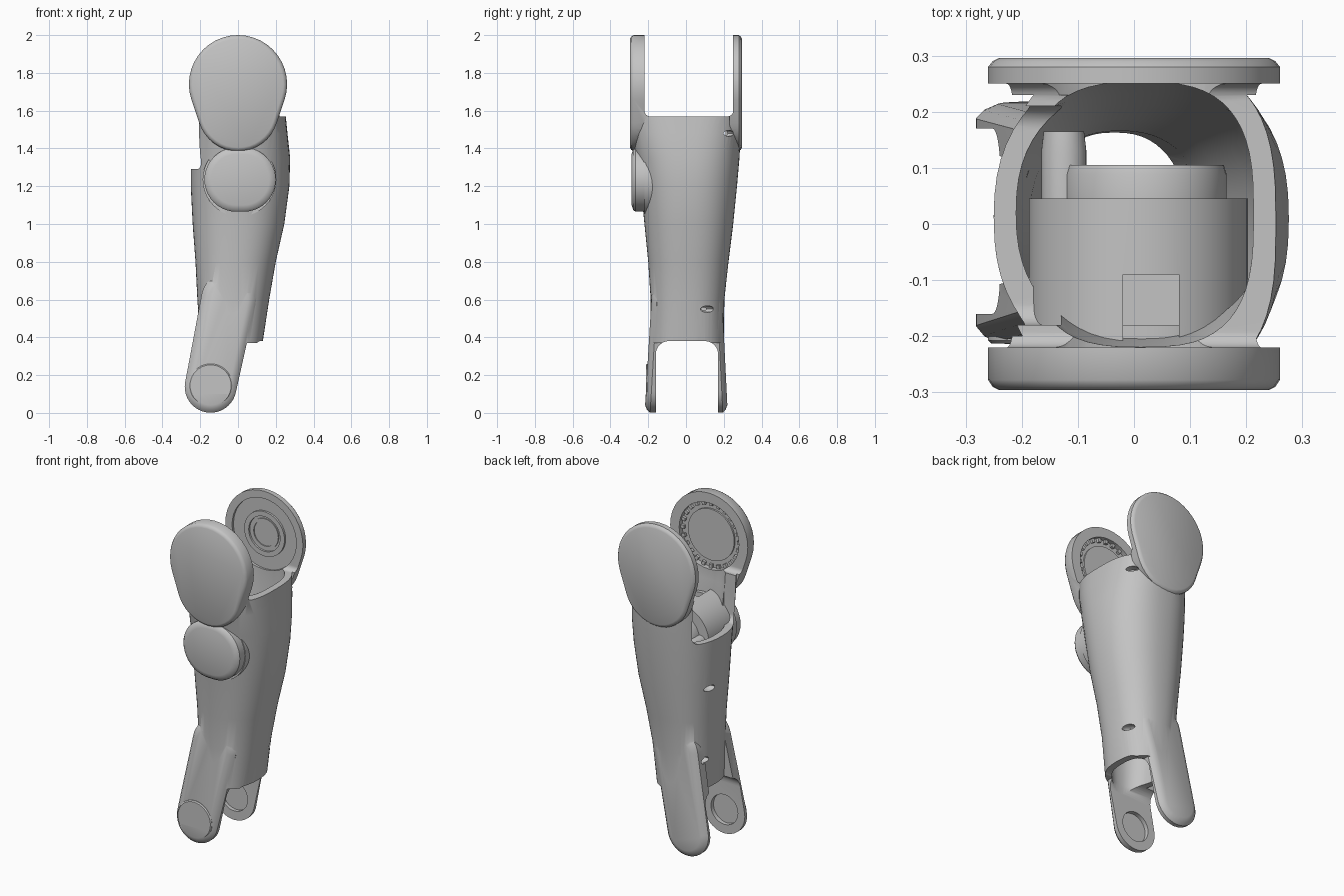
import bpy
import bmesh
from math import cos, sin, pi, copysign
from mathutils import Matrix, Vector

if "Cube" in bpy.data.objects:
    bpy.data.objects.remove(bpy.data.objects["Cube"])

grey = bpy.data.materials.new("plain grey")
grey.use_nodes = True
colour = (0.55, 0.55, 0.55, 1)
grey.diffuse_color = colour
grey.node_tree.nodes["Principled BSDF"].inputs["Base Color"].default_value = colour


def finish(name, bm):
    bmesh.ops.recalc_face_normals(bm, faces=bm.faces)
    mesh = bpy.data.meshes.new(name)
    bm.to_mesh(mesh)
    bm.free()
    mesh.materials.append(grey)
    ob = bpy.data.objects.new(name, mesh)
    bpy.context.collection.objects.link(ob)
    return ob


def hull(name, circles, layers, axis="y", slope=0, sides=40):
    """Convex block around circles (a, b, radius); layers are (depth, inset)."""
    bm = bmesh.new()
    for depth, inset in layers:
        for a, b, r in circles:
            for i in range(sides):
                t = 2 * pi * i / sides
                u = a + (r - inset) * cos(t)
                v = b + (r - inset) * sin(t)
                d = depth + slope * v
                bm.verts.new((u, d, v) if axis == "y" else (d, u, v))
    made = bmesh.ops.convex_hull(bm, input=bm.verts)
    spare = {g for g in made["geom_interior"] + made["geom_unused"]
             if isinstance(g, bmesh.types.BMVert)}
    bmesh.ops.delete(bm, geom=list(spare), context="VERTS")
    bmesh.ops.dissolve_limit(bm, angle_limit=0.01, verts=bm.verts, edges=bm.edges)
    return finish(name, bm)


def loft(name, sections, sides=56):
    """Closed skin over rounded sections (z, left, right, front, back, power)."""
    bm = bmesh.new()
    rings = []
    for z, x0, x1, y0, y1, power in sections:
        ring = []
        for i in range(sides):
            t = 2 * pi * i / sides
            c, s = cos(t), sin(t)
            u = copysign(abs(c) ** (2 / power), c)
            v = copysign(abs(s) ** (2 / power), s)
            ring.append(bm.verts.new(((x0 + x1) / 2 + u * (x1 - x0) / 2,
                                      (y0 + y1) / 2 + v * (y1 - y0) / 2, z)))
        rings.append(ring)
    for low, high in zip(rings, rings[1:]):
        for i in range(sides):
            j = (i + 1) % sides
            bm.faces.new((low[i], low[j], high[j], high[i]))
    bm.faces.new(rings[0])
    bm.faces.new(rings[-1])
    return finish(name, bm)


def box(name, low, high):
    bm = bmesh.new()
    low, high = Vector(low), Vector(high)
    bmesh.ops.create_cube(bm, size=1, matrix=Matrix.Translation((low + high) / 2)
                          @ Matrix.Diagonal((*(high - low), 1)))
    return finish(name, bm)


def combine(target, tool, operation="DIFFERENCE"):
    mod = target.modifiers.new("combine", "BOOLEAN")
    mod.operation = operation
    mod.solver = "EXACT"
    mod.object = tool
    bpy.context.view_layer.objects.active = target
    bpy.ops.object.modifier_apply(modifier=mod.name)
    bpy.data.objects.remove(tool)


def disc(name, x, z, r, y0, y1, chamfer=0):
    mid = y0 + (y1 - y0) * 0.75
    return hull(name, [(x, z, r)], [(y0, 0), (mid, 0), (y1, chamfer)])


# Tapering sleeve
sections = [
    (0.37, -0.20, 0.13, -0.19, 0.20, 2.4),
    (0.60, -0.215, 0.165, -0.187, 0.203, 2.3),
    (0.80, -0.225, 0.20, -0.20, 0.225, 2.3),
    (1.00, -0.24, 0.245, -0.22, 0.25, 2.3),
    (1.20, -0.25, 0.272, -0.24, 0.27, 2.3),
    (1.35, -0.25, 0.276, -0.265, 0.283, 2.4),
    (1.48, -0.235, 0.262, -0.288, 0.29, 2.7),
    (1.60, -0.23, 0.25, -0.29, 0.29, 3.0),
]
shell = loft("forearm_shell", sections)

# Round upper lugs and slim lower legs
upper = [(0, 1.74, 0.26), (0, 1.60, 0.215)]
lower = [(-0.145, 0.138, 0.137), (-0.05, 0.60, 0.145)]
additions = [
    hull("front_lug", upper, [(-0.20, 0), (-0.278, 0), (-0.29, 0.008), (-0.296, 0.02)]),
    hull("back_lug", upper, [(0.23, 0), (0.28, 0), (0.29, 0.008), (0.296, 0.02)]),
    hull("front_leg", lower, [(-0.13, 0), (-0.19, 0), (-0.208, 0.015), (-0.219, 0.04)],
         slope=0.06),
    hull("back_leg", lower, [(0.14, 0), (0.195, 0), (0.21, 0.015), (0.221, 0.04)],
         slope=-0.05),
]
for part in additions:
    combine(shell, part, "UNION")

# Hollow interior
inner = [(z, a + 0.04, b - 0.04, c + 0.03 + 0.04 * (z > 1.3), d - 0.037, p)
         for z, a, b, c, d, p in sections]
inner = [(0.30, *inner[0][1:])] + inner + [(1.70, *inner[-1][1:])]
combine(shell, loft("hollow", inner))

# Forks at both ends, and the low rim on one side
combine(shell, hull("top_fork", [(y, z, 0.03) for y in (-0.19, 0.22) for z in (1.60, 2.2)],
                    [(-0.5, 0), (0.5, 0)], axis="x"))
combine(shell, hull("bottom_fork", [(y, z, 0.07) for y in (-0.09, 0.10) for z in (0.31, -0.2)],
                    [(-0.5, 0), (0.5, 0)], axis="x"))
combine(shell, hull("side_notch", [(y, z, 0.04) for y in (-0.14, 0.17) for z in (1.33, 1.75)],
                    [(-0.5, 0), (-0.13, 0)], axis="x"))

# Bearing seats in the lugs, pin sockets in the legs
combine(shell, disc("back_seat", 0, 1.74, 0.215, 0.23, 0.264))
combine(shell, disc("front_seat", 0, 1.74, 0.20, -0.25, -0.20))
combine(shell, disc("front_socket", -0.145, 0.145, 0.09, -0.185, -0.12))
combine(shell, disc("back_socket", -0.145, 0.145, 0.09, 0.14, 0.193))

# Screw dimples
for x, y, z in [(0.19, 0.215, 1.48), (0.13, 0.11, 0.55), (-0.225, 0.10, 1.0), (-0.19, 0.11, 0.56)]:
    bm = bmesh.new()
    bmesh.ops.create_icosphere(bm, subdivisions=2, radius=1,
                               matrix=Matrix.Translation((x, y, z))
                               @ Matrix.Diagonal((0.04, 0.04, 0.018, 1)))
    combine(shell, finish("dimple", bm))

# Bearing rings on the back lug
parts = [shell]
for name, outer, hole, face in [("bearing_ring", 0.135, 0.105, 0.252),
                                ("bearing_inner_ring", 0.09, 0.075, 0.257)]:
    ring = disc(name, 0, 1.74, outer, face, 0.27)
    combine(ring, disc("hole", 0, 1.74, hole, face - 0.02, 0.263))
    parts.append(ring)

# Toothed seat on the front lug
parts.append(disc("front_seat_disc", 0, 1.74, 0.155, -0.255, -0.24))
bm = bmesh.new()
for i in range(24):
    bmesh.ops.create_cube(bm, size=1, matrix=Matrix.Translation((0, -0.245, 1.74))
                          @ Matrix.Rotation(2 * pi * i / 24, 4, "Y")
                          @ Matrix.Translation((0.19, 0, 0))
                          @ Matrix.Diagonal((0.025, 0.022, 0.02, 1)))
parts.append(finish("seat_teeth", bm))

# Elbow actuator: outer cap, drum and stepped end
parts.append(hull("actuator_cap", [(-0.008, 1.235, 0.17), (0.03, 1.235, 0.17)],
                  [(-0.18, 0), (-0.268, 0), (-0.28, 0.01), (-0.288, 0.035)]))
drum = disc("actuator_drum", 0.008, 1.235, 0.195, -0.22, 0.045)
combine(drum, box("keyway", (-0.02, -0.3, 1.37), (0.08, -0.09, 1.5)))
parts.append(drum)
parts.append(disc("actuator_step", 0.02, 1.235, 0.145, 0.04, 0.105, 0.005))
parts.append(disc("actuator_plug", -0.125, 1.235, 0.04, 0.03, 0.165, 0.004))

# Raised pin cover on the front leg
parts.append(disc("pin_cover", -0.145, 0.145, 0.115, -0.19, -0.213, 0.006))

for ob in parts:
    bpy.ops.object.select_all(action="DESELECT")
    ob.select_set(True)
    bpy.context.view_layer.objects.active = ob
    bpy.ops.object.shade_smooth_by_angle(angle=0.6)
